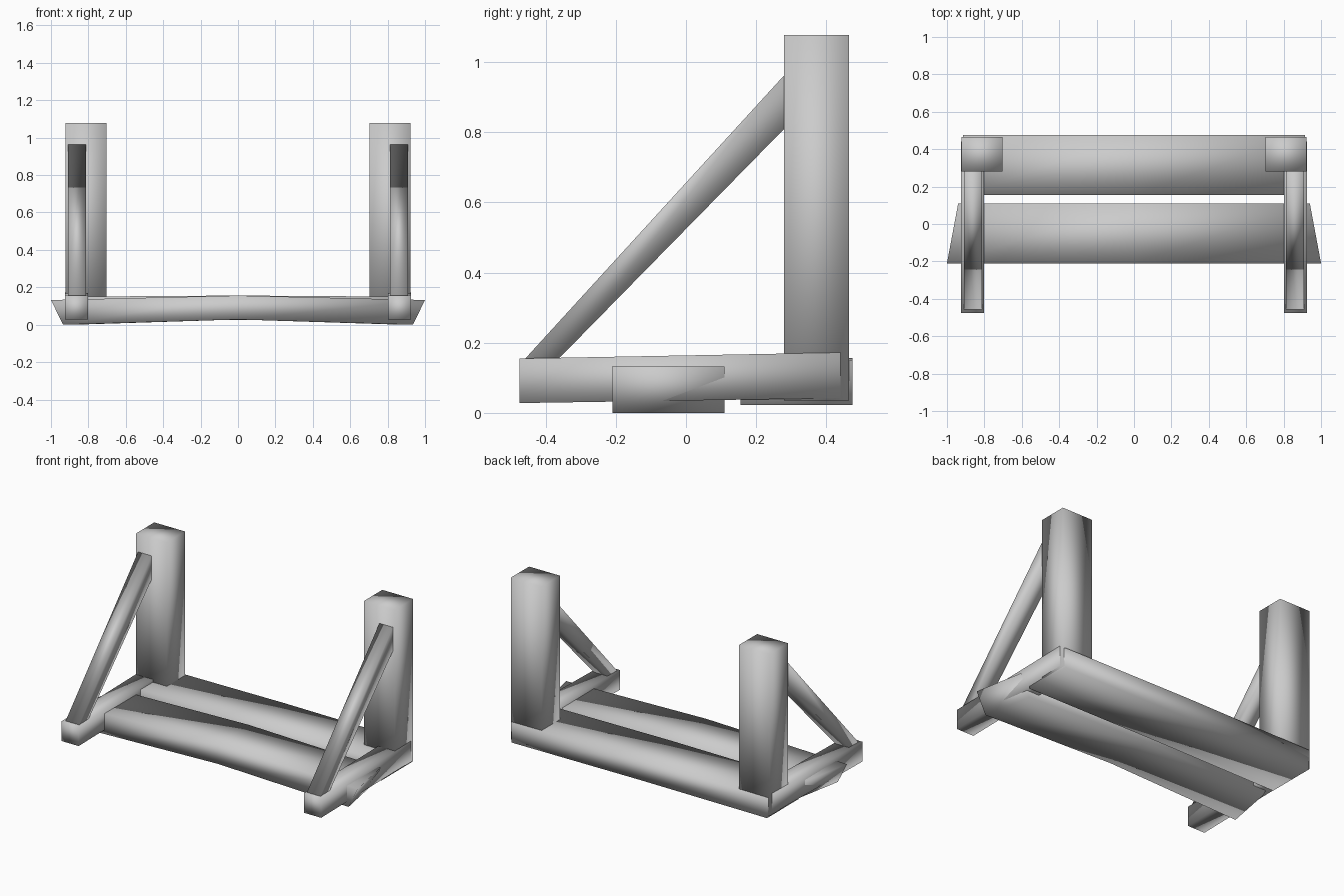
import bpy

if "Cube" in bpy.data.objects:
    bpy.data.objects.remove(bpy.data.objects["Cube"])


def loft(name, sections, mirror=False):
    """Solid through a row of four-cornered sections, smooth shaded."""
    verts = [p for s in sections for p in s]
    n = len(sections)
    faces = [(0, 1, 2, 3), tuple(4 * (n - 1) + i for i in (3, 2, 1, 0))]
    for k in range(n - 1):
        a, b = 4 * k, 4 * k + 4
        for i in range(4):
            j = (i + 1) % 4
            faces.append((a + j, a + i, b + i, b + j))
    me = bpy.data.meshes.new(name)
    me.from_pydata(verts, [], faces)
    me.polygons.foreach_set("use_smooth", [True] * len(faces))
    me.update()
    ob = bpy.data.objects.new(name, me)
    bpy.context.collection.objects.link(ob)
    if mirror:
        ob.modifiers.new("Mirror", 'MIRROR').use_mirror_merge = False
    return ob


def side_beam(name, x0, x1, profile):
    """Mirrored pair: a four-point (y, z) profile extruded from x0 to x1."""
    return loft(name, [[(x, y, z) for y, z in profile] for x in (x0, x1)], True)


def plank(name, y0, y1, ends, mid):
    """Cross plank; ends = half lengths (front low, back low, back top, front top)."""
    (z0, z1, lengths), (m0, m1) = ends, mid
    corners = [(y0, z0), (y1, z0), (y1, z1), (y0, z1)]
    left = [(-l, y, z) for l, (y, z) in zip(lengths, corners)]
    right = [(l, y, z) for l, (y, z) in zip(lengths, corners)]
    centre = [(0, y0, m0), (0, y1, m0), (0, y1, m1), (0, y0, m1)]
    return loft(name, [left, centre, right])


# Upright posts at the back corners
side_beam("post", 0.703, 0.922,
          [(0.28, 0.035), (0.465, 0.035), (0.465, 1.078), (0.28, 1.078)])

# Side rails, rising slightly to the back
side_beam("side_rail", 0.803, 0.925,
          [(-0.475, 0.028), (0.44, 0.042), (0.44, 0.172), (-0.475, 0.155)])

# Diagonal braces from rail front to post
side_beam("brace", 0.812, 0.908,
          [(-0.47, 0.142), (-0.375, 0.142), (0.285, 0.815), (0.285, 0.968)])

# Arched front plank with mitred ends, and back plank
plank("front_plank", -0.21, 0.11,
      (0.0, 0.132, (0.935, 0.875, 0.94, 1.0)), (0.028, 0.156))
plank("back_plank", 0.155, 0.475,
      (0.022, 0.150, (0.91, 0.91, 0.915, 0.915)), (0.026, 0.156))
